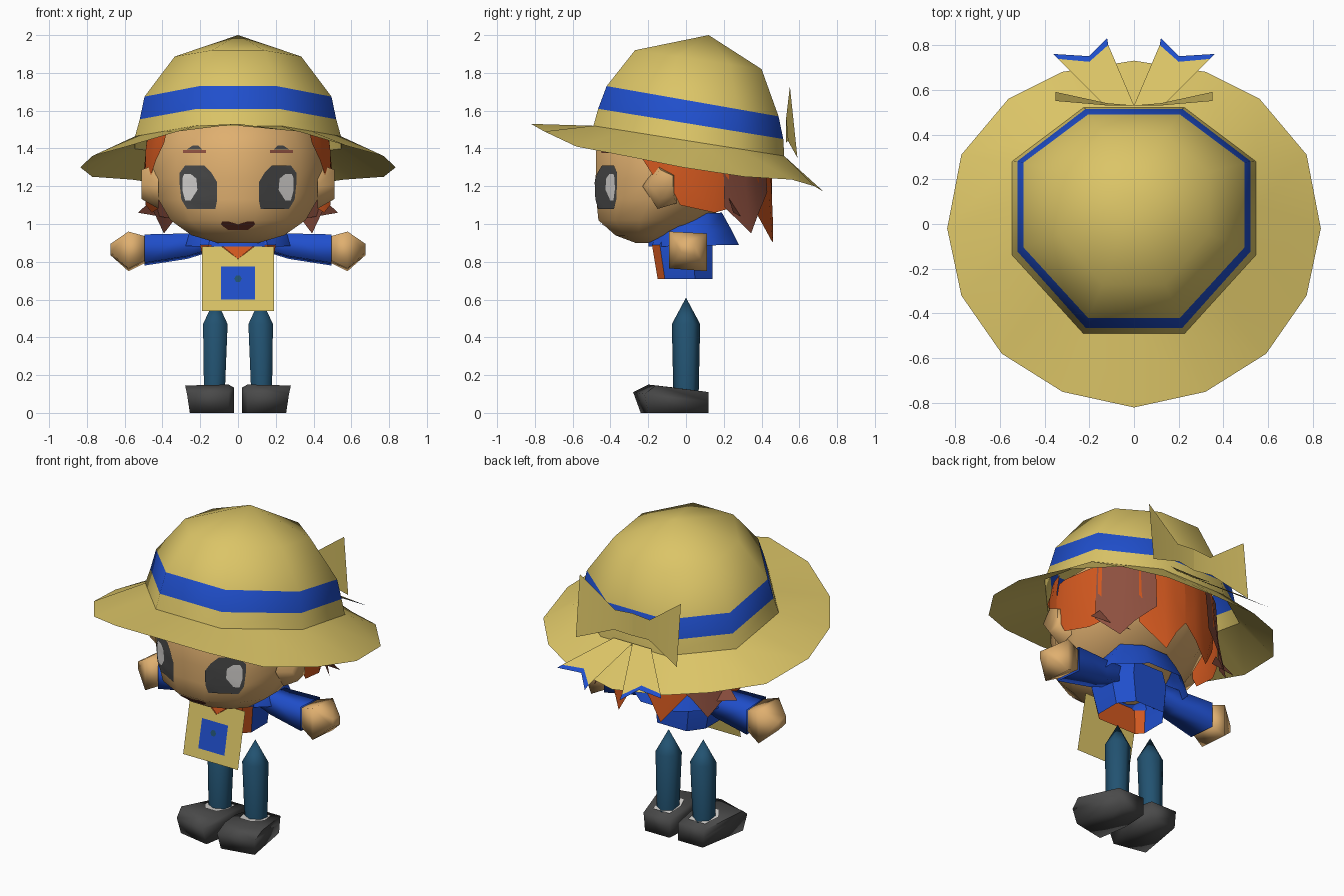
import bpy, bmesh, math
from mathutils import Vector
from mathutils.bvhtree import BVHTree

if "Cube" in bpy.data.objects:
    bpy.data.objects.remove(bpy.data.objects["Cube"])

COLOURS = {
    "straw": (0.71, 0.555, 0.135), "ribbon_blue": (0.014, 0.077, 0.60),
    "skin": (0.74, 0.43, 0.16), "hair_orange": (0.66, 0.10, 0.014),
    "hair_brown": (0.27, 0.08, 0.05), "trouser_teal": (0.016, 0.085, 0.165),
    "dark_grey": (0.068, 0.068, 0.068), "white": (0.68, 0.66, 0.64),
    "mouth_red": (0.16, 0.036, 0.024),
}
MATS = {}
for key, rgb in COLOURS.items():
    MATS[key] = bpy.data.materials.new(key)
    MATS[key].diffuse_color = (*rgb, 1)


def make(name, verts, faces, mats, rule=None, angle=35):
    """Mesh object; rule(face centre, normal) gives the material slot."""
    me = bpy.data.meshes.new(name)
    me.from_pydata([tuple(v) for v in verts], [], faces)
    bm = bmesh.new()
    bm.from_mesh(me)
    bmesh.ops.recalc_face_normals(bm, faces=bm.faces)
    bm.to_mesh(me)
    bm.free()
    ob = bpy.data.objects.new(name, me)
    bpy.context.collection.objects.link(ob)
    for m in mats.split():
        me.materials.append(MATS[m])
    if rule:
        for p in me.polygons:
            p.material_index = rule(p.center, p.normal)
    bpy.ops.object.select_all(action='DESELECT')
    ob.select_set(True)
    bpy.context.view_layer.objects.active = ob
    bpy.ops.object.shade_smooth_by_angle(angle=math.radians(angle))
    return ob


def loft(name, rings, mats, closed=True, caps=(True, True), **kw):
    """Skin over rings of equal length; a one-point ring makes a tip."""
    verts, faces, starts = [], [], []
    for r in rings:
        starts.append(len(verts))
        verts += r
    for i in range(len(rings) - 1):
        a, b = starts[i], starts[i + 1]
        n, nb = len(rings[i]), len(rings[i + 1])
        for j in range(n if closed else n - 1):
            k = (j + 1) % n
            faces.append((a + j, a + k, b) if nb == 1 else (a + j, a + k, b + k, b + j))
    for end, use in zip((0, -1), caps):
        if use and closed and len(rings[end]) > 2:
            faces.append([starts[end] + j for j in range(len(rings[end]))])
    return make(name, verts, faces, mats, **kw)


def ring(hx, yf, yb, zf, zb, n=8, cx=0, shift=0):
    """Flat-sided oval ring reaching from yf to yb, tilted from zf to zb."""
    out = []
    for k in range(n):
        a = (k + 0.5) * 2 * math.pi / n
        c, s = math.cos(a) / math.cos(math.pi / n), math.sin(a) / math.cos(math.pi / n)
        t = (s + 1) / 2 + (shift if abs(s) < .5 else 0)
        out.append((cx + hx * c, yf + (yb - yf) * t, zf + (zb - zf) * t))
    return out


def half_ring(half, hx, yf, yb, z):
    """Ring from a mirrored half outline of (width, depth) fractions."""
    pts = half + [(-x, t) for x, t in reversed(half)]
    return [(hx * x, yf + (yb - yf) * t, z) for x, t in pts]


def flip(pts, s):
    return [(p[0] * s, p[1], p[2]) for p in pts]


# Hat crown with ribbon band
band_z = lambda y: 1.67 - 0.176 * (y + 0.44)
base = ring(.545, -.49, .52, 1.52, 1.36, shift=.055)
loft("hat_crown", [base, ring(.52, -.465, .515, 1.61, 1.45, shift=.055),
                   ring(.495, -.42, .49, 1.73, 1.57, shift=.055),
                   ring(.335, -.27, .40, 1.92, 1.82, shift=.04),
                   [(0, .12, 2.0)]], "straw ribbon_blue", caps=(False, False), angle=75,
     rule=lambda c, n: int(abs(c.z - band_z(c.y)) < 0.04))

# Hat brim, sixteen sided outside, joined to the crown base
outer_z = [1.53, 1.49, 1.41, 1.36, 1.30, 1.25, 1.235, 1.20, 1.17]
outer_y = [-.82, -.75, -.58, -.32, -.02, .31, .56, .68, .73]
inner, outer = [], []
for k in range(16):
    v, w = Vector(base[(5 + k // 2) % 8]), Vector(base[(6 + k // 2) % 8])
    inner.append(w if k % 2 else (v + w) / 2)
    a, m = k * math.pi / 8 - math.pi / 2, min(k, 16 - k)
    outer.append(Vector((0.835 * math.cos(a) * (.95 if m == 6 else 1), outer_y[m], outer_z[m])))
loft("hat_brim", [inner, outer], "straw", caps=(False, False), angle=75)

# Bow loops and tails at the back of the hat
for s, side in ((1, "right"), (-1, "left")):
    loop = flip([(0, .53, 1.57), (0, .53, 1.43), (.12, .54, 1.44), (.12, .53, 1.56),
                 (.35, .59, 1.35), (.35, .55, 1.73)], s)
    make("bow_loop_" + side, loop, [(0, 1, 2, 3), (3, 2, 4, 5)], "straw", angle=20)
    flat = [(.0, .53), (.13, .53), (.36, .76), (.2, .75), (.12, .83),
            (.34, .738), (.2, .725), (.115, .80)]
    tail = flip([(x, y, 1.375 - 0.70 * (y - .54)) for x, y in flat], s)
    make("bow_tail_" + side, tail, [(0, 1, 6, 7), (1, 5, 6), (5, 2, 3, 6), (6, 3, 4, 7)],
         "straw ribbon_blue", rule=lambda c, n: int(c.y > .74))

# Head, with a narrow front and tapered jaw
HEAD = [(.25, .02), (.70, .17), (.98, .40), (.98, .64), (.70, .88), (.26, 1)]
head = loft("head", [half_ring(HEAD, *r) for r in (
    (.11, -.27, -.14, .90), (.25, -.38, -.06, .94), (.365, -.475, .10, 1.02),
    (.43, -.49, .26, 1.13), (.465, -.495, .36, 1.24), (.465, -.495, .40, 1.38),
    (.42, -.45, .40, 1.5), (.28, -.28, .30, 1.62))], "skin", angle=75)
tree = BVHTree.FromPolygons([v.co for v in head.data.vertices],
                            [p.vertices[:] for p in head.data.polygons])


def face_patch(name, rows, mat, lift=0.006, cols=8):
    """Thin patch laid on the face; rows are (z, x0, x1)."""
    fine = []
    for (za, a0, a1), (zb, b0, b1) in zip(rows, rows[1:]):
        fine += [(za + (zb - za) * t / 3, a0 + (b0 - a0) * t / 3, a1 + (b1 - a1) * t / 3)
                 for t in range(3)]
    fine.append(rows[-1])
    grid = []
    for z, x0, x1 in fine:
        line = []
        for c in range(cols + 1):
            x = x0 + (x1 - x0) * c / cols
            hit = tree.ray_cast(Vector((x, -2, z)), Vector((0, 1, 0)))[0]
            line.append((x, (hit.y if hit else -.4) - lift, z))
        grid.append(line)
    loft(name, grid, mat, closed=False, angle=60)


# Eyes, brows and mouth
EYE = [(1.08, .12, .27), (1.13, .11, .30), (1.22, .11, .31), (1.27, .14, .31), (1.31, .18, .28)]
SHINE = [(1.125, .25, .28), (1.18, .215, .295), (1.24, .22, .295), (1.265, .25, .285)]
BROW = [(1.375, .17, .29), (1.392, .17, .29)]
LASH = [(1.395, .19, .27), (1.415, .21, .24)]
for s, side in ((1, "right"), (-1, "left")):
    for part, rows, mat, lift in (("eye", EYE, "dark_grey", .006), ("eye_shine", SHINE, "white", .0095),
                                  ("brow", BROW, "hair_brown", .006), ("lash", LASH, "dark_grey", .006)):
        face_patch(part + "_" + side, [(z, a * s, b * s) for z, a, b in rows], mat, lift)
    # Half of the mouth, dipping in the middle
    face_patch("mouth_" + side, [(.967, 0, .05 * s), (.985, 0, .075 * s), (.998, 0, .09 * s),
                                 (1.012, .045 * s, .085 * s)], "mouth_red")


# Hair panels; columns are (angle, hem height, flare)
def hair(name, cols, mat, s, top=1.44):
    rows = [[], [], []]
    for deg, hem, flare in cols:
        c, d = math.cos(math.radians(deg)), math.sin(math.radians(deg))
        for row, z, f in zip(rows, (top, hem + (top - hem) * .5, hem), (.97, 1.0, flare)):
            row.append((.50 * f * c * s, .455 * f * d, z))
    loft(name, rows, mat, closed=False, angle=30)


for s, side in ((1, "right"), (-1, "left")):
    hair("front_lock_" + side, [(-40, 1.43, 1.02), (-30, 1.34, 1), (-22, 1.25, 1), (-12, 1.28, 1)],
         "hair_orange", s, 1.5)
    hair("side_hair_" + side, [(-13, 1.24, 1), (-4, 1.10, .98), (20, 1.06, .97), (30, 1.08, .98)], "hair_orange", s)
    hair("corner_hair_" + side, [(26, 1.09, 1.02), (44, .95, 1.09), (53, 1.05, 1.05), (68, 1.17, 1.02)],
         "hair_brown", s)
    hair("back_hair_" + side, [(56, 1.07, .97), (74, .90, 1.05), (82, 1.03, 1.02), (90, 1.12, 1)],
         "hair_orange", s)
    # Hair wisp flicking outward
    make("hair_wisp_" + side, flip([(.42, .22, 1.16), (.30, .33, 1.02), (.53, .25, 1.06)], s),
         [(0, 1, 2)], "hair_brown")

    # Ear
    ear = [(-.23, 1.2), (-.15, 1.32), (-.05, 1.27), (-.05, 1.11), (-.15, 1.08)]
    loft("ear_" + side, [flip([(.42, y, z) for y, z in ear], s),
                         flip([(.51, -.11 + .7 * (y + .11), 1.21 + .65 * (z - 1.2)) for y, z in ear], s)],
         "skin", angle=75)

    # Sleeve and hand along x: (x, half depth, bottom, top)
    def box_ring(x, h, z0, z1):
        return flip([(x, -h + .01, z0 + .01), (x, h + .01, z0 - .005), (x, h + .01, z1 - .01), (x, -h + .01, z1)], s)
    loft("sleeve_" + side, [box_ring(.14, .06, .86, .96), box_ring(.27, .075, .82, .95),
                            box_ring(.495, .095, .785, .945)], "ribbon_blue", angle=100, caps=(False, False))
    loft("hand_" + side, [box_ring(.49, .08, .80, .935), box_ring(.58, .10, .755, .96),
                          box_ring(.675, .035, .84, .895)], "skin", angle=100)

    # Leg with pointed top
    loft("leg_" + side, [ring(.055, -.058, .058, .10, .10, 6, .125 * s),
                         ring(.065, -.065, .065, .47, .47, 6, .12 * s), [(.12 * s, 0, .61)]],
         "trouser_teal", angle=75)

    # Boxy shoe and sock patch
    low = [(.03, .12), (.20, .12), (.255, -.20), (.05, -.24), (.02, -.05)]
    mid = [(.03, .12, .06), (.205, .12, .06), (.27, -.22, .10), (.05, -.28, .11), (.02, -.05, .09)]
    high = [(.03, .12, .11), (.21, .12, .11), (.28, -.16, .145), (.05, -.20, .15), (.02, -.05, .133)]
    loft("shoe_" + side, [flip([(x, y, 0) for x, y in low], s), flip(mid, s), flip(high, s)],
         "dark_grey", angle=100)
    sock = [(.065, .07), (.18, .07), (.205, -.03), (.16, -.10), (.08, -.10), (.055, -.03)]
    make("sock_" + side, flip([(x, y, .1325 - .125 * y) for x, y in sock], s), [range(6)], "white")

# Torso with an orange front, open below, and a short cape collar
TORSO = [(.78, 0), (1, .13), (1, .68), (.6, 1)]
loft("torso", [half_ring(TORSO, .17, -.15, .14, .71), half_ring(TORSO, .20, -.18, .14, .89),
               half_ring(TORSO, .17, -.13, .13, .98)],
     "ribbon_blue hair_orange", caps=(False, True), rule=lambda c, n: int(n.y < -.5 and c.z < .9))
loft("collar", [ring(.285, -.20, .28, .88, .89), ring(.255, -.19, .24, .955, .97),
                ring(.20, -.06, .19, 1.05, 1.06)], "ribbon_blue", caps=(False, True), angle=50)

# Apron with neck notch, pocket and button, all on one sloping plane
def on_apron(pts, lift):
    return [(x, -.20 - lift - .21 * (.88 - z), z) for x, z in pts]


make("apron", on_apron([(-.19, .54), (.19, .54), (.19, .88), (.085, .88), (0, .815), (-.085, .88), (-.19, .88)], 0),
     [(0, 1, 4), (1, 2, 3, 4), (0, 4, 5, 6)], "straw")
make("neckerchief", on_apron([(-.085, .885), (0, .815), (.085, .885)], -.003), [(0, 1, 2)], "hair_orange")
make("pocket", on_apron([(-.09, .60), (.09, .60), (.09, .775), (-.09, .775)], .005), [(0, 1, 2, 3)], "ribbon_blue")
make("pocket_button", on_apron([(.02 * math.cos(k * math.pi / 3), .71 + .02 * math.sin(k * math.pi / 3))
                                for k in range(6)], .009), [range(6)], "trouser_teal")

for m in bpy.data.materials:
    if m.users and not m.is_grease_pencil:
        m.use_nodes = True
        m.node_tree.nodes["Principled BSDF"].inputs["Base Color"].default_value = m.diffuse_color
